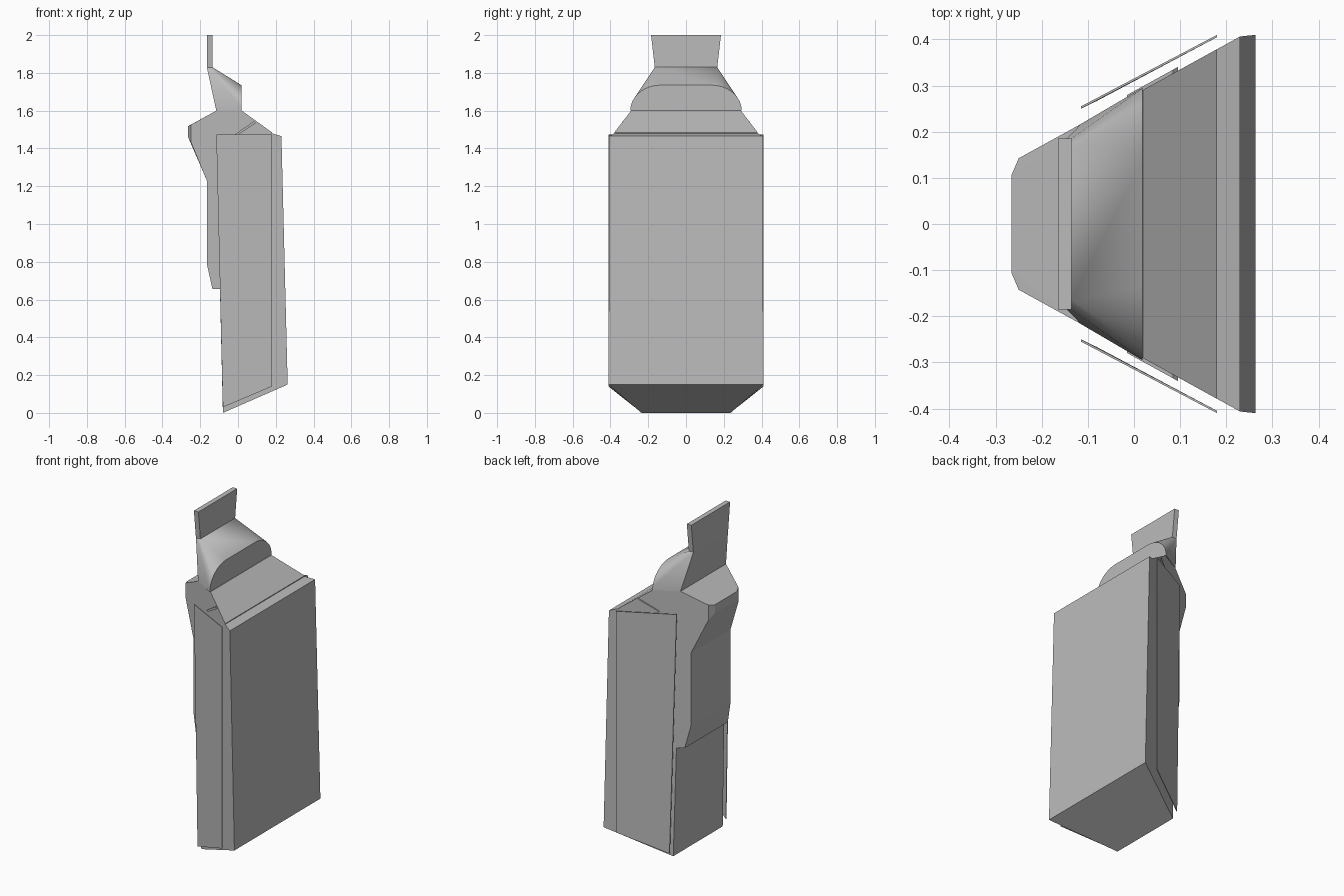
import bpy, bmesh
from math import sin, cos, pi, radians

cube = bpy.data.objects.get("Cube")
if cube:
    bpy.data.objects.remove(cube)

grey = bpy.data.materials.new("plain grey")
grey.use_nodes = True
GREY = (0.5, 0.5, 0.5, 1)
grey.diffuse_color = GREY
grey.node_tree.nodes["Principled BSDF"].inputs["Base Color"].default_value = GREY


def half_width(x):
    """Half width of the tapering case at depth x."""
    return min(0.41, 0.28 + 0.55 * x)


def hull(name, points, smooth=False):
    """Convex solid wrapped around a few points."""
    bm = bmesh.new()
    for p in points:
        bm.verts.new(p)
    bmesh.ops.convex_hull(bm, input=bm.verts[:])
    loose = [v for v in bm.verts if not v.link_faces]
    bmesh.ops.delete(bm, geom=loose, context='VERTS')
    bmesh.ops.dissolve_limit(bm, angle_limit=0.01, verts=bm.verts[:], edges=bm.edges[:])
    bmesh.ops.recalc_face_normals(bm, faces=bm.faces[:])
    mesh = bpy.data.meshes.new(name)
    bm.to_mesh(mesh)
    bm.free()
    mesh.materials.append(grey)
    obj = bpy.data.objects.new(name, mesh)
    bpy.context.collection.objects.link(obj)
    if smooth:
        bpy.ops.object.select_all(action='DESELECT')
        obj.select_set(True)
        bpy.context.view_layer.objects.active = obj
        bpy.ops.object.shade_smooth_by_angle(angle=radians(30))
    return obj


def both(points):
    """Repeat (x, y, z) points on both sides."""
    return [(x, s * y, z) for x, y, z in points for s in (1, -1)]


def tapered(profile):
    """Spread a side profile out to the tapering walls."""
    return both([(x, half_width(x), z) for x, z in profile])


# Main case with its slanted underside
hull("case", tapered([(-0.08, 0), (0.263, 0.15), (0.23, 1.465),
                      (0.18, 1.48), (-0.115, 1.475)]))

# Sloping shoulder on top of the case
hull("shoulder", tapered([(-0.115, 1.4), (0.17, 1.4), (0.18, 1.485),
                          (0.02, 1.6), (-0.115, 1.6)]))

# Rear bulge with clipped corners
hull("rear_bulge", tapered([(-0.115, 1.6), (-0.25, 1.525), (-0.25, 1.435),
                            (-0.165, 1.23), (-0.1, 1.23)])
     + both([(-0.266, 0.105, 1.517), (-0.266, 0.105, 1.465)]))

# Raised block on the back
hull("rear_block", tapered([(-0.165, 1.24), (-0.165, 0.79), (-0.135, 0.655),
                            (-0.09, 0.655), (-0.1, 1.24)]))

# Neck, blending from the flat tab to a rounded arch
arch = [(0.018, 0.135 + 0.16 * cos(a), 1.6 + 0.135 * sin(a))
        for a in [i * pi / 24 for i in range(13)]]
hull("neck", both(arch + [(-0.115, 0.217, 1.6), (-0.165, 0.165, 1.83),
                          (-0.135, 0.165, 1.83)]), smooth=True)

# Flared tab at the very top
hull("top_tab", both([(x, y, z) for x in (-0.165, -0.135)
                      for y, z in ((0.165, 1.825), (0.185, 2.0))]))

# Thin side panels and the small ribs above them
panel = [(-0.115, 0.255, 1.475), (0.18, 0.41, 1.475),
         (0.18, 0.41, 0.14), (-0.08, 0.272, 0.03)]
rib = [(-0.015, 1.475), (0.005, 1.475), (0.095, 1.535), (0.085, 1.545)]
for side, s in (("left", 1), ("right", -1)):
    # the panels sit on the two walls facing +y and -y
    wall = "rear" if s > 0 else "front"
    hull(wall + "_side_panel", [(x, s * (y - d), z) for x, y, z in panel
                                for d in (0, 0.005)])
    hull(wall + "_shoulder_rib", [(x, s * (half_width(x) + d), z) for x, z in rib
                                  for d in (-0.01, 0.008)])
